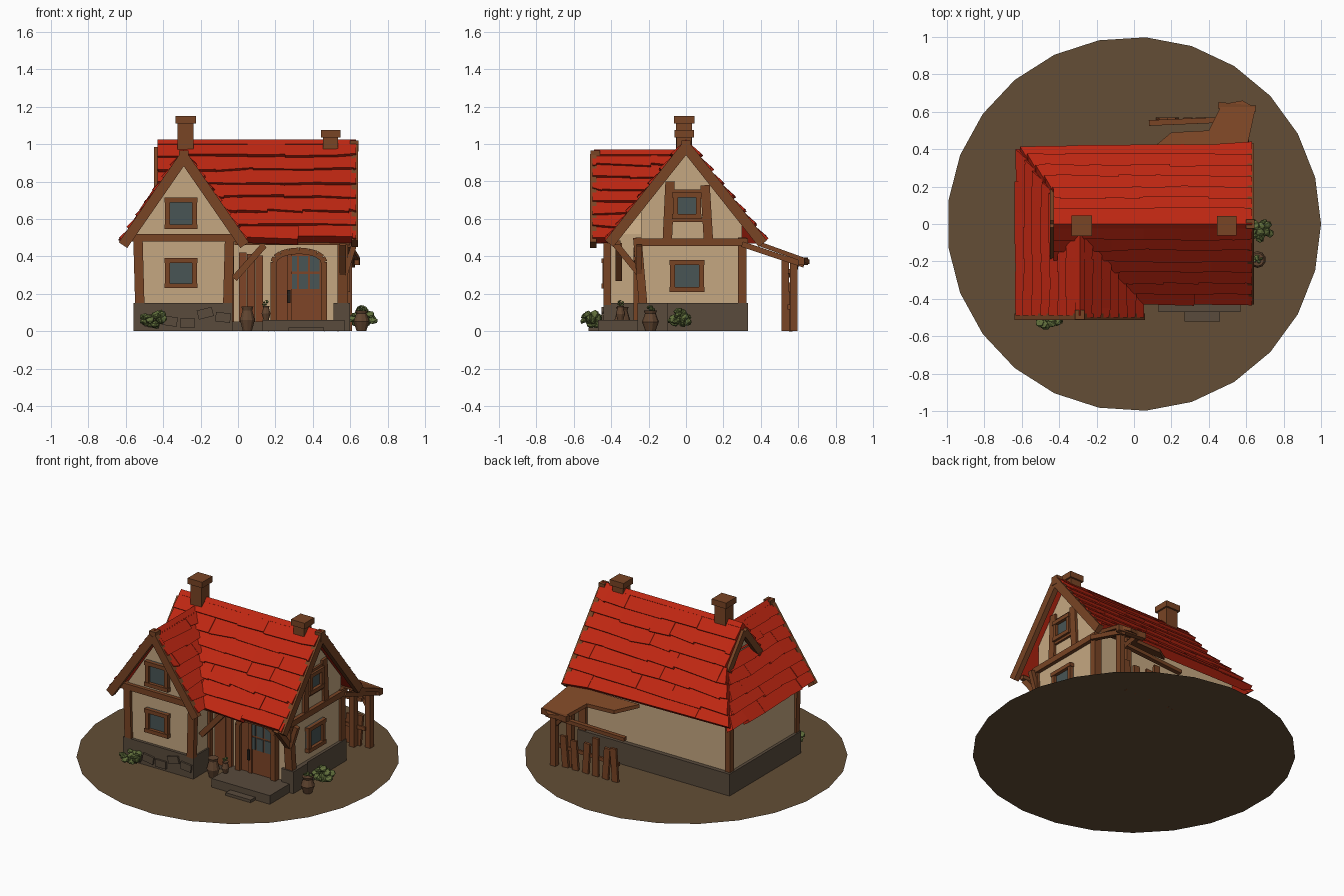
import bpy, bmesh, math, random
from mathutils import Vector as V, Matrix

random.seed(4)
if "Cube" in bpy.data.objects:
    bpy.data.objects.remove(bpy.data.objects["Cube"])


def material(name, *rgb):
    m = bpy.data.materials.new(name)
    m.use_nodes = True
    m.diffuse_color = (*rgb, 1)
    m.node_tree.nodes["Principled BSDF"].inputs["Base Color"].default_value = (*rgb, 1)
    return m


RED = material("roof red", .52, .02, .006)
PLASTER = material("plaster", .56, .39, .22)
TIMBER = material("timber", .19, .058, .018)
DOOR = material("door wood", .21, .06, .02)
STONE = material("stone", .10, .07, .045)
GROUND = material("earth", .125, .076, .037)
GLASS = material("glass", .065, .09, .09)
LEAF = material("leaf green", .12, .16, .045)
CLAY = material("clay", .12, .06, .03)
IRON = material("dark iron", .02, .015, .012)


def finish(name, bm, mat):
    bmesh.ops.recalc_face_normals(bm, faces=bm.faces)
    me = bpy.data.meshes.new(name)
    bm.to_mesh(me)
    bm.free()
    me.materials.append(mat)
    ob = bpy.data.objects.new(name, me)
    bpy.context.collection.objects.link(ob)
    return ob


def loft(bm, low, high):
    # closed solid between two matching loops
    a, b = [bm.verts.new(p) for p in low], [bm.verts.new(p) for p in high]
    bm.faces.new(a)
    bm.faces.new(b)
    for i in range(len(a)):
        j = (i + 1) % len(a)
        bm.faces.new((a[i], a[j], b[j], b[i]))


def prism(name, pts, axis, lo, hi, mat):
    place = {"x": lambda p, c: (c, p[0], p[1]), "y": lambda p, c: (p[0], c, p[1]),
             "z": lambda p, c: (p[0], p[1], c)}[axis]
    bm = bmesh.new()
    loft(bm, [place(p, lo) for p in pts], [place(p, hi) for p in pts])
    return finish(name, bm, mat)


def box(name, x0, x1, y0, y1, z0, z1, mat):
    return prism(name, [(x0, y0), (x1, y0), (x1, y1), (x0, y1)], "z", z0, z1, mat)


def beam(name, a, b, w, d, mat=TIMBER, side=(1, 0, 0)):
    # w is the size along side, d the size across it
    a, b = V(a), V(b)
    k = (b - a).normalized()
    s = V(side)
    s = (s - k * s.dot(k)).normalized()
    t = k.cross(s)
    ring = [s * i * w / 2 + t * j * d / 2 for i, j in ((-1, -1), (1, -1), (1, 1), (-1, 1))]
    bm = bmesh.new()
    loft(bm, [a + r for r in ring], [b + r for r in ring])
    return finish(name, bm, mat)


# ground disc
bm = bmesh.new()
bmesh.ops.create_circle(bm, cap_ends=True, segments=25, radius=1,
                        matrix=Matrix.Rotation(-math.pi / 2, 4, "Z"))
finish("ground", bm, GROUND)

# stone footings and steps
box("main_footing", -.56, .59, -.22, .33, .001, .15, STONE)
box("wing_footing", -.56, -.03, -.44, 0, .001, .15, STONE)
box("corner_footing", .51, .6, -.26, -.1, .001, .15, STONE)
box("porch_step", .13, .57, -.47, -.2, .001, .06, STONE)
box("lower_step", .27, .46, -.52, -.46, .001, .02, STONE)
for i in range(5):
    x, z = -.5 + i * .095, random.uniform(.04, .09)
    beam("footing_stone", (x, -.442, z), (x + .08, -.442, z + random.uniform(-.02, .03)), .02, .05, STONE, (0, 1, 0))

# walls
WX = -.29
box("lower_walls", -.54, .57, -.24, .3, .05, .55, PLASTER)
prism("main_gable_wall", [(-.24, .15), (.3, .15), (.3, .58), (0, .95), (-.24, .65)], "x", -.4, .57, PLASTER)
prism("wing_gable_wall", [(-.54, .12), (-.04, .12), (-.04, .52), (WX, .9), (-.54, .52)], "y", -.42, 0, PLASTER)


# roof slopes, each laid as overlapping uneven courses
def clip(poly, co, no):
    out = []
    for a, b in zip(poly, poly[1:] + poly[:1]):
        da, db = (a - co).dot(no), (b - co).dot(no)
        if da >= 0:
            out.append(a)
        if da * db < 0:
            out.append(a.lerp(b, da / (da - db)))
    return out


def main_z(x, y):
    return 1.01 - 1.26 * abs(y)


def wing_z(x, y):
    return .955 - 1.45 * abs(x - WX)


def slope(name, height, pts, courses=7):
    poly = [V((x, y, height(x, y))) for x, y in pts]
    n = (poly[1] - poly[0]).cross(poly[2] - poly[0]).normalized()
    n = n if n.z > 0 else -n
    u = n.cross(V((0, 0, 1))).normalized()
    down = u.cross(n)
    down = down if down.z < 0 else -down
    zs = [p.z for p in poly]
    us = [p.dot(u) for p in poly]
    step = (max(zs) - min(zs)) / courses
    bm = bmesh.new()
    for c in range(courses):
        z0 = min(zs) + c * step
        row = clip(poly, V((0, 0, z0 - 1e-5)), V((0, 0, 1)))
        row = clip(row, V((0, 0, z0 + step + 1e-5)), V((0, 0, -1)))
        s = min(us) - random.uniform(0, .2)
        while s < max(us):
            e = s + random.uniform(.14, .34)
            tile = clip(clip(row, u * s, u), u * e, -u)
            s = e
            if len(tile) < 3:
                continue
            lift = random.uniform(0, .006)
            tile = [p + down * random.uniform(0, .02) if p.z < z0 + .001 else p for p in tile]
            top = [p + n * (.003 + lift + .018 * min(1, 1 - (p.z - z0) / step)) for p in tile]
            loft(bm, [p - n * .03 for p in tile], top)
    finish(name, bm, RED)


slope("main_roof_back", main_z, [(-.61, .4), (.63, .41), (.63, 0), (-.43, 0), (-.43, .17)])
slope("main_roof_front", main_z, [(-.43, 0), (.63, 0), (.63, -.41), (0, -.41), (-.43, -.2)])
slope("wing_roof_left", wing_z, [(-.61, -.49), (WX, -.49), (WX, -.03), (-.43, .17), (-.61, .4)])
slope("wing_roof_right", wing_z, [(.03, -.5), (WX, -.5), (WX, 0), (.03, -.4)])
beam("main_ridge", (-.43, 0, 1.0), (.63, 0, 1.0), .035, .035, RED, (0, 1, 1))
beam("wing_ridge", (WX, -.49, .945), (WX, 0, .945), .035, .035, RED, (1, 0, 1))

# bargeboards and corner timbers
for s in (-1, 1):
    beam("main_bargeboard", (.625, 0, .985), (.625, s * .41, .468), .035, .055)
    beam("end_bargeboard", (-.435, 0, .97), (-.435, s * .17, .756), .03, .045)
    beam("wing_bargeboard", (WX, -.495, .93), (WX + s * .325, -.495, .46), .035, .055, side=(0, 1, 0))
    beam("wing_post", (WX + s * .235, -.42, .14), (WX + s * .245, -.42, .5), .05, .04)
box("ridge_finial", WX - .025, WX + .025, -.51, -.46, .9, .965, TIMBER)
box("main_finial", .6, .645, -.025, .025, .96, 1.02, TIMBER)
box("wing_beam", -.59, .01, -.445, -.4, .48, .52, TIMBER)
box("gable_beam", .55, .595, -.27, .33, .455, .495, TIMBER)
beam("front_post", (.56, -.225, .1), (.56, -.26, .5), .055, .045)
beam("back_post", (.56, .3, .14), (.56, .3, .5), .05, .045)
beam("back_left_post", (-.53, .29, .14), (-.53, .29, .5), .04, .04)
beam("wing_inner_post", (-.04, -.25, .05), (-.04, -.25, .5), .035, .04)
beam("wing_brace", (-.02, -.36, .28), (.14, -.36, .46), .035, .035, side=(0, 1, 0))
beam("porch_brace", (.56, -.25, .31), (.56, -.38, .47), .035, .035)
beam("eave_brace", (.57, -.25, .3), (.62, -.25, .46), .03, .03, side=(0, 1, 0))
box("eave_beam", -.02, .6, -.38, -.35, .46, .485, TIMBER)

# gable framing above the beam
for y, top in ((-.1, .8), (.12, .78)):
    beam("gable_stud", (.57, y, .48), (.57, y * .85, top), .035, .05)
for z in (.595, .745):
    box("gable_rail", .555, .585, -.1, .12, z - .012, z + .012, TIMBER)


# framed windows on the front wing or on the right gable
def window(name, front, u, z, w, h, f=.026):
    def part(kind, u0, u1, z0, z1, out, mat):
        if front:
            box(name + kind, u0, u1, -.42 - out, -.41, z0, z1, mat)
        else:
            box(name + kind, .56, .57 + out, u0, u1, z0, z1, mat)
    part("_glass", u - w, u + w, z - h, z + h, .008, GLASS)
    for s in (-1, 1):
        part("_jamb", *sorted((u + s * w, u + s * (w - f))), z - h, z + h, .026, TIMBER)
        part("_rail", u - w - .004, u + w + .004, *sorted((z + s * h, z + s * (h - f))), .03, TIMBER)


window("wing_upper_window", True, -.305, .63, .085, .085)
window("wing_lower_window", True, -.305, .31, .085, .08)
window("gable_upper_window", False, .005, .67, .075, .07)
window("gable_lower_window", False, .005, .295, .09, .085)

# arched front door
arch = [(.325 + .135 * math.cos(a), .37 + .06 * math.sin(a)) for a in (math.pi * i / 8 for i in range(9))]
outline = [(.46, .06)] + arch + [(.19, .06)]
prism("front_door", outline, "y", -.258, -.23, DOOR)
for a, b in zip(outline, outline[1:]):
    beam("door_frame", (a[0], -.255, a[1]), (b[0], -.255, b[1]), .05, .034, side=(0, 1, 0))
for i in range(3):
    for j in range(2):
        x, z = .265 + i * .06, .225 + j * .095
        box("door_pane", x, x + .05, -.264, -.25, z, z + .082, GLASS)
box("door_batten", .262, .29, -.268, -.25, .06, .42, DOOR)
box("door_handle", .265, .28, -.28, -.26, .15, .22, IRON)

# side shutter door of planks
for i in range(3):
    x = .005 + i * .044
    box("plank_door", x, x + .041, -.262, -.23, .05, .42 - .008 * i, DOOR)

# chimneys
for x, w, top in ((-.28, .043, 1.15), (.495, .04, 1.075)):
    box("chimney_shaft", x - w, x + w, -.01 - w, -.01 + w, .82, top - .03, TIMBER)
    box("chimney_cap", x - w - .012, x + w + .012, -.022 - w, .002 + w, top - .04, top, TIMBER)

# lean-to at the back, with posts and fence
lean = [(.08, .39), (.6, .39), (.65, .62), (.58, .66), (.47, .64), (.4, .5), (.2, .49)]
bm = bmesh.new()
top = [V((x, y, .48 - .36 * (y - .39))) for x, y in lean]
loft(bm, [p - V((0, 0, .025)) for p in top], top)
finish("lean_to_roof", bm, TIMBER)
beam("lean_to_edge", (.45, .635, .375), (.65, .615, .375), .035, .04, side=(0, 1, 0))
beam("lean_to_rafter", (.59, .3, .465), (.61, .63, .355), .03, .03)
for x, y in ((.59, .575), (.5, .53)):
    beam("lean_to_post", (x, y, .001), (x, y, .39), .04, .04)
beam("lean_to_brace", (.59, .57, .27), (.5, .59, .37), .025, .025, side=(0, 1, 0))
beam("fence_rail", (.08, .54, .3), (.55, .56, .32), .03, .025, side=(0, 1, 0))
beam("fence_low_rail", (.12, .55, .12), (.58, .55, .13), .015, .025, side=(0, 1, 0))
for i in range(6):
    x = .14 + i * .075
    beam("fence_plank", (x, .56, .001), (x + random.uniform(-.02, .02), .56, random.uniform(.19, .26)), .045, .018)


# pots and bushes
def pot(x, y, z, r, h):
    bm = bmesh.new()
    rings = [(.6, 0), (1, .45), (.65, .85), (.8, 1)]
    for (r0, h0), (r1, h1) in zip(rings, rings[1:]):
        bmesh.ops.create_cone(bm, cap_ends=True, segments=10, radius1=r * r0, radius2=r * r1, depth=h * (h1 - h0),
                              matrix=Matrix.Translation((x, y, z + h * (h0 + h1) / 2)))
    finish("pot", bm, CLAY)


def bush(x, y, z, r, count=22):
    bm = bmesh.new()
    for _ in range(count):
        d = V([random.gauss(0, 1) for _ in range(3)]).normalized() * r * random.uniform(.4, .8)
        m = Matrix.Translation((x + d.x, y + d.y, z + d.z * .65))
        m = m @ Matrix.Rotation(random.uniform(0, 3), 4, d) @ Matrix.Diagonal((1, 1, .6, 1))
        bmesh.ops.create_icosphere(bm, subdivisions=1, radius=r * .33, matrix=m)
    finish("bush", bm, LEAF)


bush(-.45, -.505, .07, .08)
bush(.67, -.03, .07, .08)
bush(.66, -.19, .115, .035, 10)
bush(.15, -.35, .15, .025, 8)
pot(.66, -.19, .001, .045, .11)
pot(.05, -.34, .001, .042, .13)
pot(.15, -.35, .06, .025, .075)
